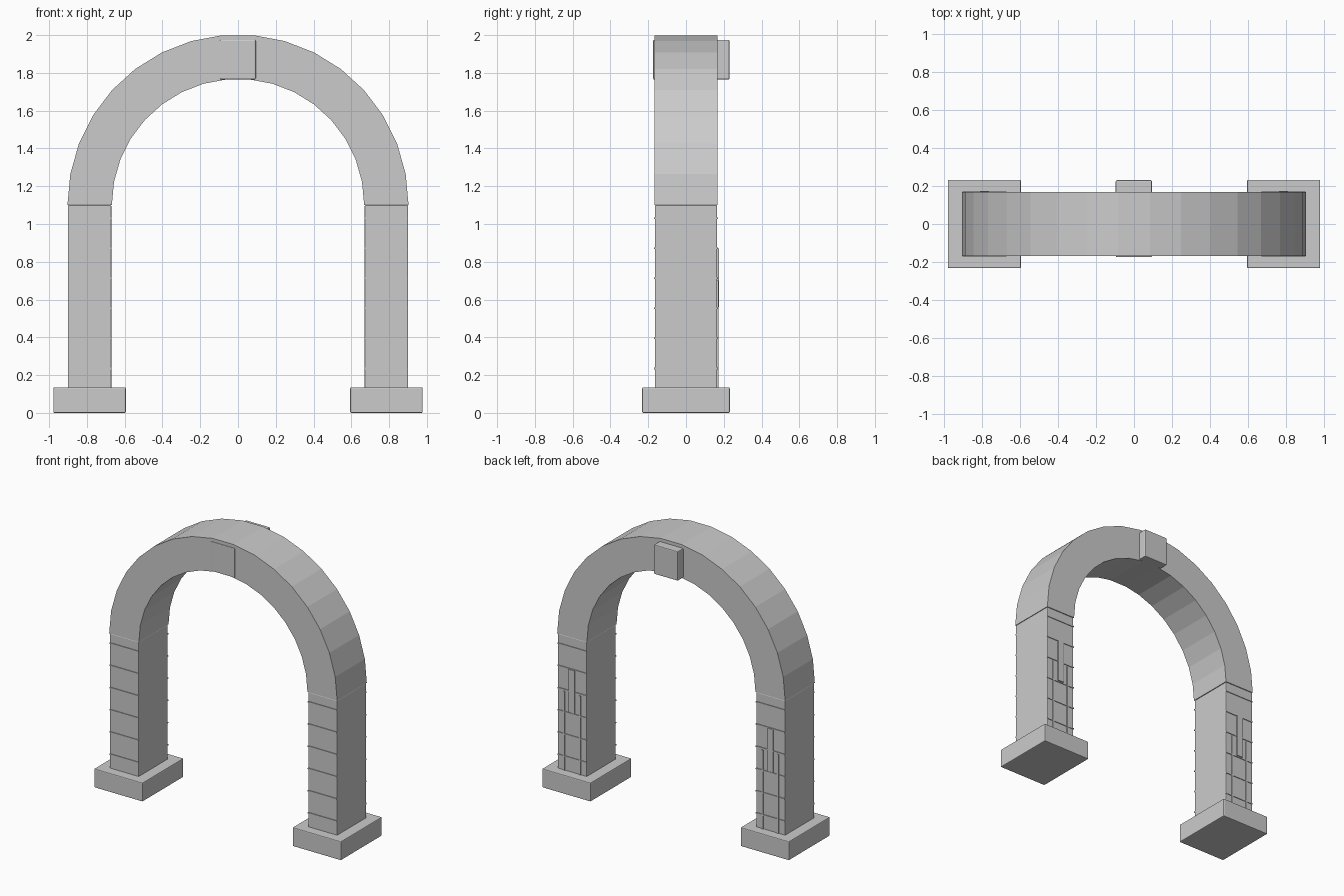
import bpy, bmesh
from math import pi, cos, sin

if "Cube" in bpy.data.objects:
    bpy.data.objects.remove(bpy.data.objects["Cube"])


def box(name, x, y, z, bevel=0.0):
    """Box from (min, max) ranges, with an optional small edge bevel."""
    bm = bmesh.new()
    bmesh.ops.create_cube(bm, size=1)
    for v in bm.verts:
        v.co = [r[0] + (c + 0.5) * (r[1] - r[0]) for c, r in zip(v.co, (x, y, z))]
    if bevel:
        bmesh.ops.bevel(bm, geom=bm.edges[:], offset=bevel, segments=2,
                        profile=0.5, affect='EDGES')
    return finish(name, bm)


def finish(name, bm):
    bmesh.ops.recalc_face_normals(bm, faces=bm.faces)
    mesh = bpy.data.meshes.new(name)
    bm.to_mesh(mesh)
    bm.free()
    obj = bpy.data.objects.new(name, mesh)
    bpy.context.collection.objects.link(obj)
    return obj


# Faceted half-ring arch
SEGMENTS, SPRING, OUTER, INNER, DEPTH = 17, 1.1, 0.903, 0.668, 0.168
bm = bmesh.new()
rings = []
for i in range(SEGMENTS + 1):
    a = pi * i / SEGMENTS
    rings.append([bm.verts.new((r * cos(a), y, SPRING + r * sin(a)))
                  for r, y in ((OUTER, -DEPTH), (OUTER, DEPTH),
                               (INNER, DEPTH), (INNER, -DEPTH))])
for a, b in zip(rings, rings[1:]):
    for k in range(4):
        bm.faces.new((a[k], a[(k + 1) % 4], b[(k + 1) % 4], b[k]))
bm.faces.new(rings[0])
bm.faces.new(rings[-1])
finish("arch", bm)

# Keystone, proud of the arch mainly at the back
box("keystone", (-0.096, 0.094), (-0.174, 0.23), (1.765, 1.975), 0.006)

for side, label in ((-1, "left"), (1, "right")):
    cx = 0.786 * side

    def span(offset, half):
        return (cx + offset - half, cx + offset + half)

    # Foot and pillar
    box(label + "_base", span(0, 0.192), (-0.232, 0.232), (0.0, 0.135), 0.006)
    box(label + "_pillar", span(0, 0.115), (-0.165, 0.165), (0.13, 1.1), 0.005)

    # Thin horizontal courses, front and back
    for i in range(6):
        z = 0.235 + 0.159 * i
        box(f"{label}_course_{i + 1}", span(0, 0.115), (-0.17, 0.17),
            (z - 0.004, z + 0.004))

    # Vertical strips on the back face only
    box(label + "_back_panel", span(0, 0.024), (0.16, 0.174), (0.56, 0.87), 0.002)
    for n, offset in (("a", -0.062), ("b", 0.062)):
        box(f"{label}_back_strip_{n}", span(offset, 0.006), (0.16, 0.171),
            (0.13, 0.70))
